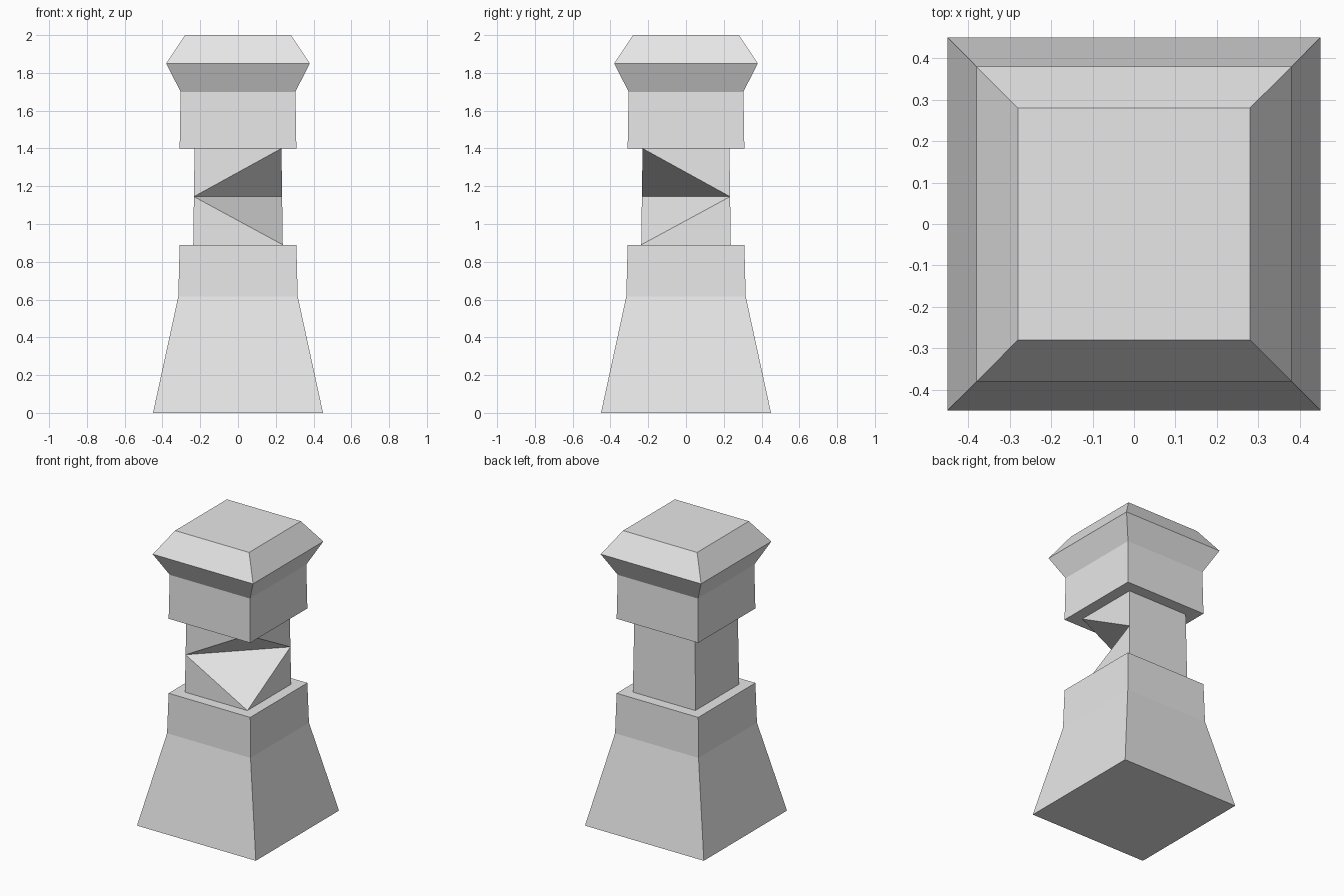
import bpy
import bmesh

old = bpy.data.objects.get("Cube")
if old:
    bpy.data.objects.remove(old, do_unlink=True)

stone = bpy.data.materials.new("grey_stone")
stone.use_nodes = True
GREY = (0.8, 0.8, 0.8, 1.0)
stone.diffuse_color = GREY
stone.node_tree.nodes["Principled BSDF"].inputs["Base Color"].default_value = GREY


def add_object(name, bm):
    bmesh.ops.recalc_face_normals(bm, faces=bm.faces)
    mesh = bpy.data.meshes.new(name)
    bm.to_mesh(mesh)
    bm.free()
    mesh.materials.append(stone)
    obj = bpy.data.objects.new(name, mesh)
    bpy.context.collection.objects.link(obj)
    return obj


def square_ring(bm, half, z):
    corners = ((-1, -1), (1, -1), (1, 1), (-1, 1))
    return [bm.verts.new((x * half, y * half, z)) for x, y in corners]


def square_tower(name, profile):
    """Stack square sections given as (half width, height) and close both ends."""
    bm = bmesh.new()
    rings = [square_ring(bm, half, z) for half, z in profile]
    for low, high in zip(rings, rings[1:]):
        for i in range(4):
            j = (i + 1) % 4
            bm.faces.new((low[i], low[j], high[j], high[i]))
    bm.faces.new(rings[0])
    bm.faces.new(rings[-1])
    return add_object(name, bm)


# Flared foot with a short upright collar
square_tower("base", [(0.45, 0), (0.316, 0.617), (0.309, 0.89)])

# Head block with a bevelled, overhanging crown
square_tower("head", [(0.309, 1.4), (0.304, 1.7), (0.38, 1.85), (0.28, 2)])

# Neck with a wedge cut out of its front corner
bm = bmesh.new()
bottom = square_ring(bm, 0.237, 0.89)
top = square_ring(bm, 0.23, 1.4)
notch_a = bm.verts.new((-0.2335, -0.2335, 1.145))
notch_b = bm.verts.new((0.2335, 0.2335, 1.145))
for ring in (bottom, top):
    bm.faces.new((ring[0], ring[1], notch_a))
    bm.faces.new((ring[1], ring[2], notch_b))
    bm.faces.new((ring[1], notch_b, notch_a))
    bm.faces.new(ring)
bm.faces.new((bottom[3], bottom[0], notch_a, top[0], top[3]))
bm.faces.new((bottom[2], bottom[3], top[3], top[2], notch_b))
add_object("neck", bm)
